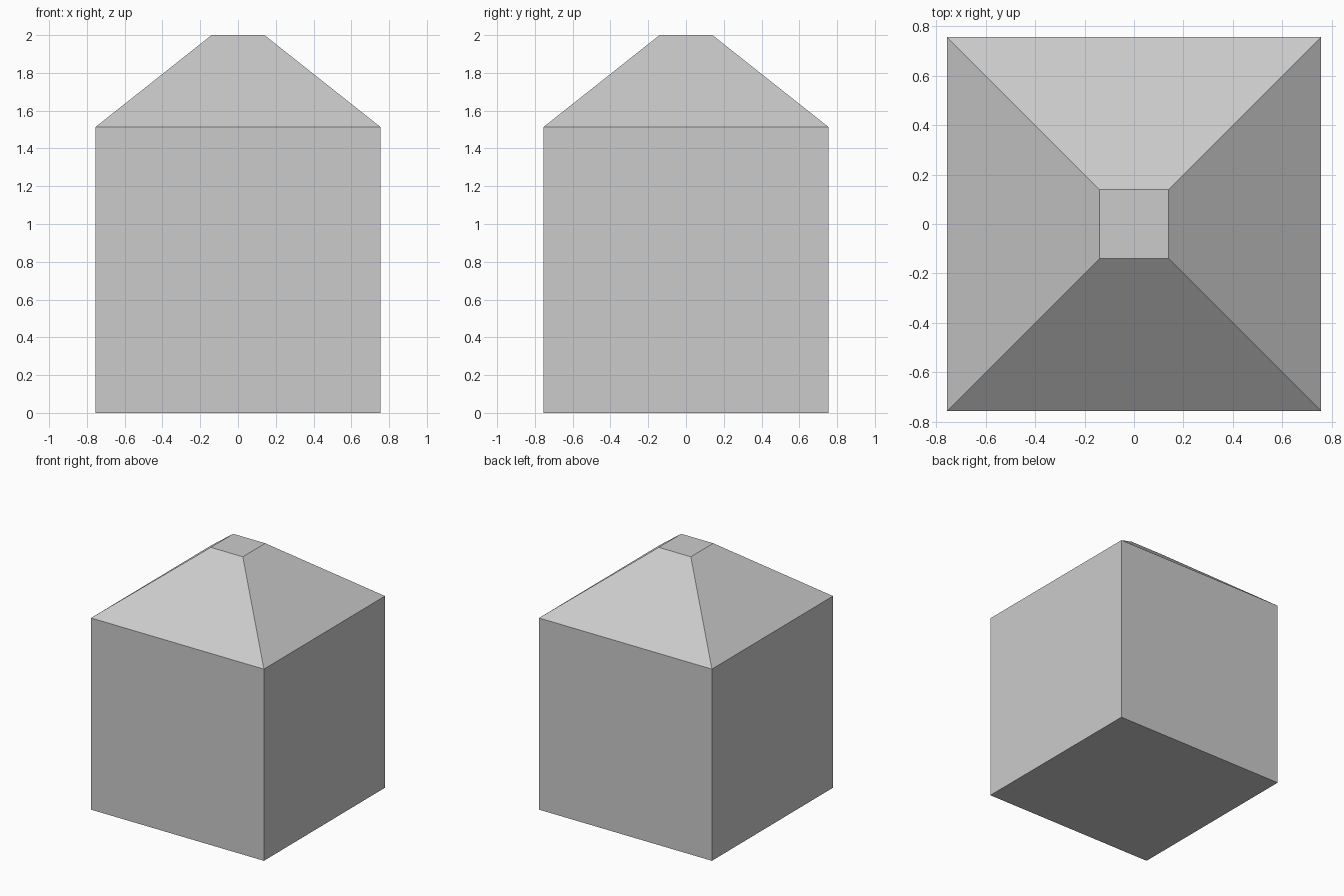
import bpy, bmesh
from mathutils import Matrix, Vector

if "Cube" in bpy.data.objects:
    bpy.data.objects.remove(bpy.data.objects["Cube"])

HALF, EAVE, TOP, CAP = 0.755, 1.513, 2.0, 0.14

bm = bmesh.new()

# Body: square block standing on the ground
bmesh.ops.create_cube(bm, size=1.0, matrix=Matrix.Translation((0, 0, EAVE / 2))
                      @ Matrix.Diagonal((2 * HALF, 2 * HALF, EAVE, 1)))

# Tapered roof: extrude the top face and shrink it to the small flat cap
bm.normal_update()
top = max(bm.faces, key=lambda f: f.calc_center_median().z)
cap = bmesh.ops.extrude_discrete_faces(bm, faces=[top])["faces"][0]
bmesh.ops.translate(bm, verts=cap.verts, vec=Vector((0, 0, TOP - EAVE)))
bmesh.ops.scale(bm, verts=cap.verts, vec=(CAP / HALF, CAP / HALF, 1))
bmesh.ops.recalc_face_normals(bm, faces=bm.faces)

mesh = bpy.data.meshes.new("tapered_block")
bm.to_mesh(mesh)
bm.free()
block = bpy.data.objects.new("tapered_block", mesh)
bpy.context.collection.objects.link(block)
